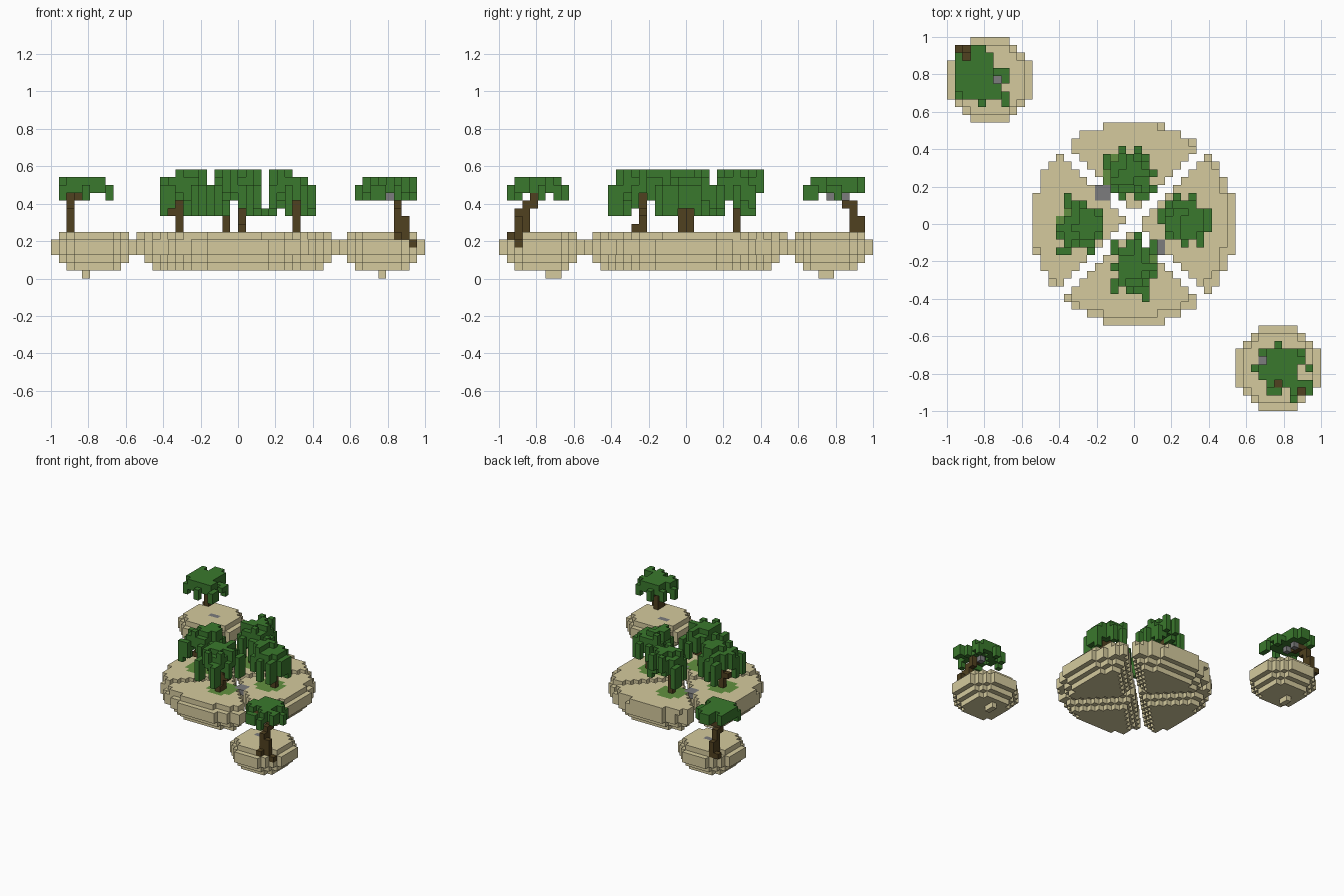
import bpy, bmesh
from mathutils import Vector

U = 1 / 24  # size of one block

if "Cube" in bpy.data.objects:
    bpy.data.objects.remove(bpy.data.objects["Cube"], do_unlink=True)


def material(name, rgb):
    m = bpy.data.materials.new(name)
    m.use_nodes = True
    m.diffuse_color = (*rgb, 1)
    m.node_tree.nodes["Principled BSDF"].inputs["Base Color"].default_value = (*rgb, 1)
    return m


SAND = material("sand", (0.66, 0.59, 0.34))
GRASS = material("grass", (0.12, 0.28, 0.05))
LEAF = material("leaf_green", (0.042, 0.19, 0.026))
BARK = material("bark_brown", (0.08, 0.052, 0.014))
STONE = material("stone_grey", (0.2, 0.2, 0.205))


def blocks(name, cells, mats, grass=()):
    """Mesh the outer skin of a set of blocks; grass lists cells with green tops."""
    bm = bmesh.new()
    cache = {}

    def vert(p):
        key = tuple(int(round(c * 2)) for c in p)
        if key not in cache:
            cache[key] = bm.verts.new(Vector(p) * U)
        return cache[key]

    for cell in cells:
        mid = Vector(cell) + Vector((0.5, 0.5, 0.5))
        for axis in range(3):
            for sign in (-1, 1):
                n = [0, 0, 0]
                n[axis] = sign
                if tuple(c + d for c, d in zip(cell, n)) in cells:
                    continue
                n = Vector(n)
                a = Vector((0, 0, 0))
                a[(axis + 1) % 3] = 0.5
                b = n.cross(a)
                ring = [mid + n / 2 + s * a + t * b
                        for s, t in ((-1, -1), (1, -1), (1, 1), (-1, 1))]
                face = bm.faces.new([vert(p) for p in ring])
                if axis == 2 and sign > 0 and cell in grass:
                    face.material_index = 1
    bm.normal_update()
    me = bpy.data.meshes.new(name)
    bm.to_mesh(me)
    bm.free()
    for m in mats:
        me.materials.append(m)
    ob = bpy.data.objects.new(name, me)
    bpy.context.collection.objects.link(ob)


def disc(cx, cy, r, z):
    reach = range(-15, 16)
    return {(int(cx // 1) + i, int(cy // 1) + j, z) for i in reach for j in reach
            if (int(cx // 1) + i + 0.5 - cx) ** 2 + (int(cy // 1) + j + 0.5 - cy) ** 2 <= r * r}


def columns(*parts):
    """Upright runs of blocks: x, y, lowest layer, highest layer."""
    return {(x, y, z) for x, y, lo, hi in parts for z in range(lo, hi + 1)}


def crown(name, x0, y0, rows, spans):
    """Leaf canopy from a plan; each letter is a height span."""
    cells = set()
    for j, row in enumerate(rows.split()):
        for i, ch in enumerate(row):
            if ch in spans:
                cells |= columns((x0 + i, y0 - j, *spans[ch]))
    blocks(name, cells, [LEAF])


# Flush stones and trunks; the ground is left open where they sit
sunk = set()
for name, x, y, depth in (("back_stone", -5, 3, 2), ("front_stone", 2, -4, 2),
                          ("back_islet_stone", -19, 18, 1), ("front_islet_stone", 16, -18, 1)):
    cells = {(x + i, y + j, 5) for i in (0, 1) for j in range(depth)}
    blocks(name, cells, [STONE])
    sunk |= cells

trunks = {
    "west": [(-8, -1, 6, 8), (-9, -1, 8, 8), (-8, -1, 9, 10), (-7, -1, 10, 12)],
    "north": [(-2, 6, 6, 12)],
    "east": [(7, 0, 6, 9), (6, 0, 9, 11)],
    "south": [(0, -7, 6, 6), (0, -6, 6, 12), (1, -6, 8, 8)],
    "back_islet": [(-23, 22, 5, 5), (-22, 22, 5, 7), (-22, 21, 5, 9), (-22, 20, 9, 10),
                   (-21, 20, 10, 10), (-21, 19, 10, 11)],
    "front_islet": [(22, -22, 4, 4), (20, -23, 4, 5), (21, -22, 4, 7), (20, -22, 5, 8),
                    (20, -21, 5, 9), (20, -20, 9, 10), (19, -20, 11, 11), (18, -21, 11, 11)],
}
for side, parts in trunks.items():
    cells = columns(*parts)
    blocks(side + "_trunk", cells, [BARK])
    sunk |= cells

# Main island: a stepped disc split in four by diagonal channels
quarters = {
    "north": (lambda x, y, g: x + y >= 1 + g and x - y <= -2 - g, (-2, 6)),
    "west": (lambda x, y, g: x + y <= -2 - g and x - y <= -2 - g, (-8, -1)),
    "east": (lambda x, y, g: x + y >= g and x - y >= 1 + g, (6, 0)),
    "south": (lambda x, y, g: x + y <= -3 - g and x - y >= 1 + g, (0, -6)),
}
layers = [(1, 0, 11.1, 2), (2, 0, 12.1, 1), (3, 0, 13, 0), (4, 0, 13, 0), (5, 0.5, 12.6, 0)]
for side, (inside, (tx, ty)) in quarters.items():
    ground = set()
    for z, shift, r, gap in layers:
        ground |= {c for c in disc(-shift, shift, r, z) if inside(c[0], c[1], gap)}
    blocks("island_" + side, ground - sunk, [SAND, GRASS], disc(tx + 0.5, ty + 0.5, 2.3, 5))

# Two outer islets with tapered undersides
for name, s in (("back_islet", -1), ("front_islet", 1)):
    cx, cy = 18.5 * s, -18.5 * s
    ground = set()
    for z, r in ((1, 3.7), (2, 4.6), (3, 5.5), (4, 5.5), (5, 4.75)):
        ground |= disc(cx, cy, r, z)
    x, y = (-20, 17) if s < 0 else (18, -18)
    ground |= {(x, y, 0), (x, y + 1, 0)}
    blocks(name, ground - sunk, [SAND])

# Nuts hanging below the small crowns
blocks("back_nuts", {(-20, 18, 10), (-20, 20, 10)}, [STONE])
blocks("front_nut", {(19, -19, 10)}, [STONE])

# Large crowns: T top, U upper tuft, M middle, H short frond, D long frond, L low tip
tall = {"T": (12, 13), "U": (11, 13), "M": (10, 12), "H": (9, 11), "D": (8, 11), "L": (8, 8)}
crown("west_crown", -10, 3, """
.D....
.HMD..
..MUUD
.MMTUT
MMTTTU
DMMTTD
.MUMM.
DH..D.""", tall)
crown("north_crown", -4, 9, """
..U.U..
D.MUMH.
DMMTUM.
.MTTTUH
.UTTMM.
.DMMUMH
..D.DD.""", tall)
crown("east_crown", 3, 3, """
..H.H..
.UMMM..
LDUTMMD
LTTMMMH
.TTMMMH
.HUMMD.
...D.D.""", tall)
crown("south_crown", -3, -2, """
...H..
D.MU.D
HMMUMD
.UTTM.
MTTTTU
.TTTMH
DUMMU.
D.UHD.
....D.""", tall)

# Small flat crowns
flat = {"T": (12, 12), "M": (11, 12), "H": (11, 11), "D": (10, 11)}
crown("back_islet_crown", -23, 22, """
..MM...
M.MMM..
MMTMM..
MTTMMHD
MTTMM.H
MMMMMM.
DMMMMMD
...D..D""", flat)
crown("front_islet_crown", 15, -16, """
...D....
.DMMMMD.
..MMTMM.
DMMTTM.D
.MTTTM..
..M.MMMM
..DD.M.M
.....D..""", flat)
